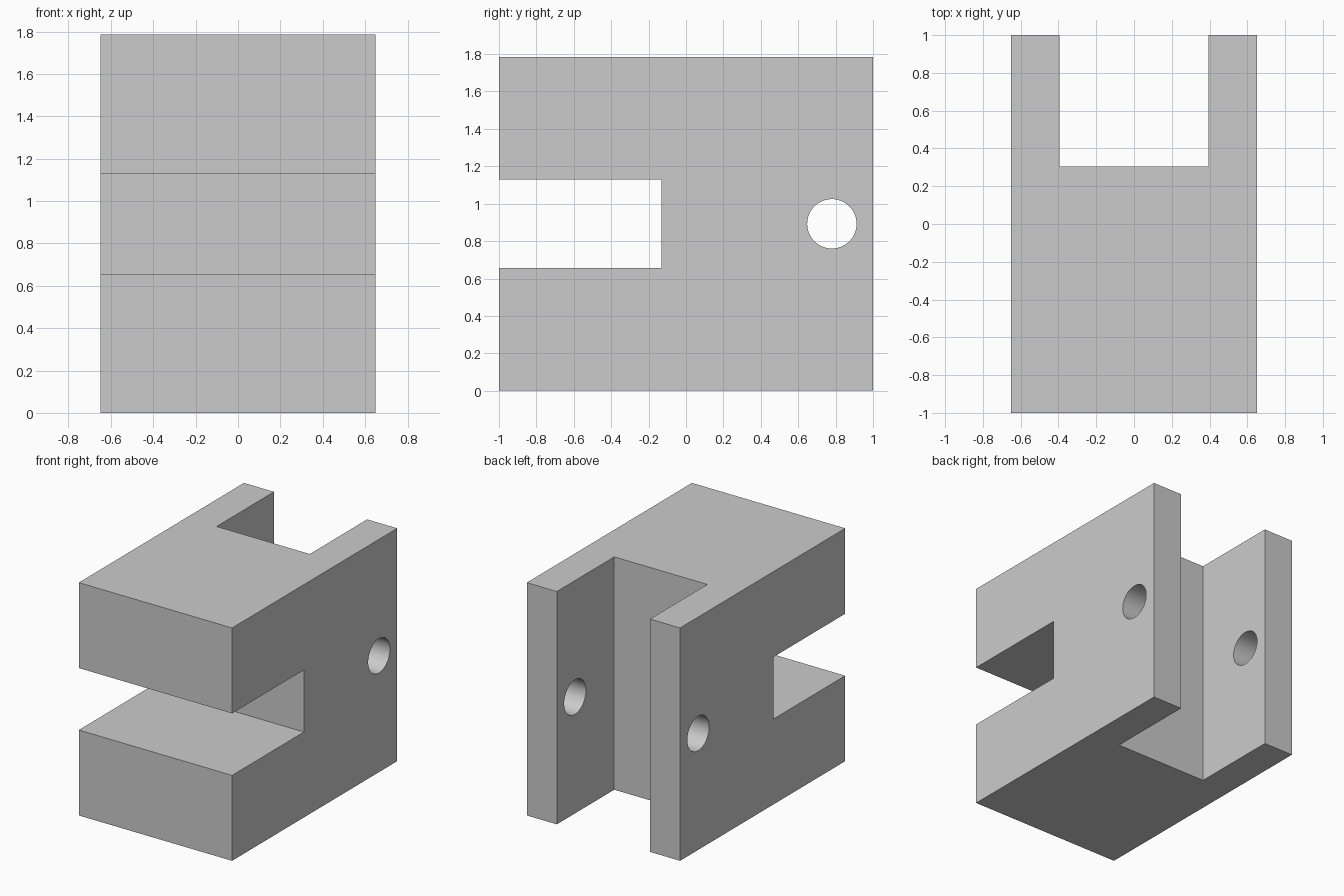
import bpy
import math

cube = bpy.data.objects.get("Cube")
if cube:
    bpy.data.objects.remove(cube, do_unlink=True)

W, D, H = 1.30, 2.0, 1.785      # overall block size

grey = bpy.data.materials.new("light_grey")
grey.use_nodes = True
colour = (0.6, 0.6, 0.6, 1)
grey.diffuse_color = colour
grey.node_tree.nodes["Principled BSDF"].inputs["Base Color"].default_value = colour


def box(name, x, y, z):
    """Box spanning the given (low, high) ranges."""
    spans = (x, y, z)
    bpy.ops.mesh.primitive_cube_add(size=1, location=[sum(s) / 2 for s in spans])
    ob = bpy.context.object
    ob.name = name
    ob.scale = [s[1] - s[0] for s in spans]
    bpy.ops.object.transform_apply(location=True, rotation=True, scale=True)
    ob.data.materials.append(grey)
    return ob


# Solid block
block = box("clevis_block", (-W / 2, W / 2), (-D / 2, D / 2), (0, H))

# Horizontal slot in the front, vertical slot in the back
front_slot = box("front_slot_cutter", (-1, 1), (-1.5, -0.13), (0.655, 1.13))
rear_slot = box("rear_slot_cutter", (-0.395, 0.395), (0.305, 1.5), (-0.5, H + 0.5))

# Cross pin hole through both rear cheeks
bpy.ops.mesh.primitive_cylinder_add(vertices=64, radius=0.132, depth=2,
                                    location=(0, 0.78, H / 2),
                                    rotation=(0, math.pi / 2, 0))
pin_hole = bpy.context.object
pin_hole.name = "pin_hole_cutter"
pin_hole.data.materials.append(grey)

# Cut the block, then keep the cutters as hidden helpers
bpy.ops.object.select_all(action="DESELECT")
block.select_set(True)
bpy.context.view_layer.objects.active = block
for cutter in (front_slot, rear_slot, pin_hole):
    mod = block.modifiers.new(cutter.name, "BOOLEAN")
    mod.operation = "DIFFERENCE"
    mod.solver = "EXACT"
    mod.object = cutter
    bpy.ops.object.modifier_apply(modifier=mod.name)
    bpy.data.objects.remove(cutter, do_unlink=True)

# Smooth hole walls, sharp block edges
bpy.ops.object.shade_smooth_by_angle(angle=math.radians(30))
